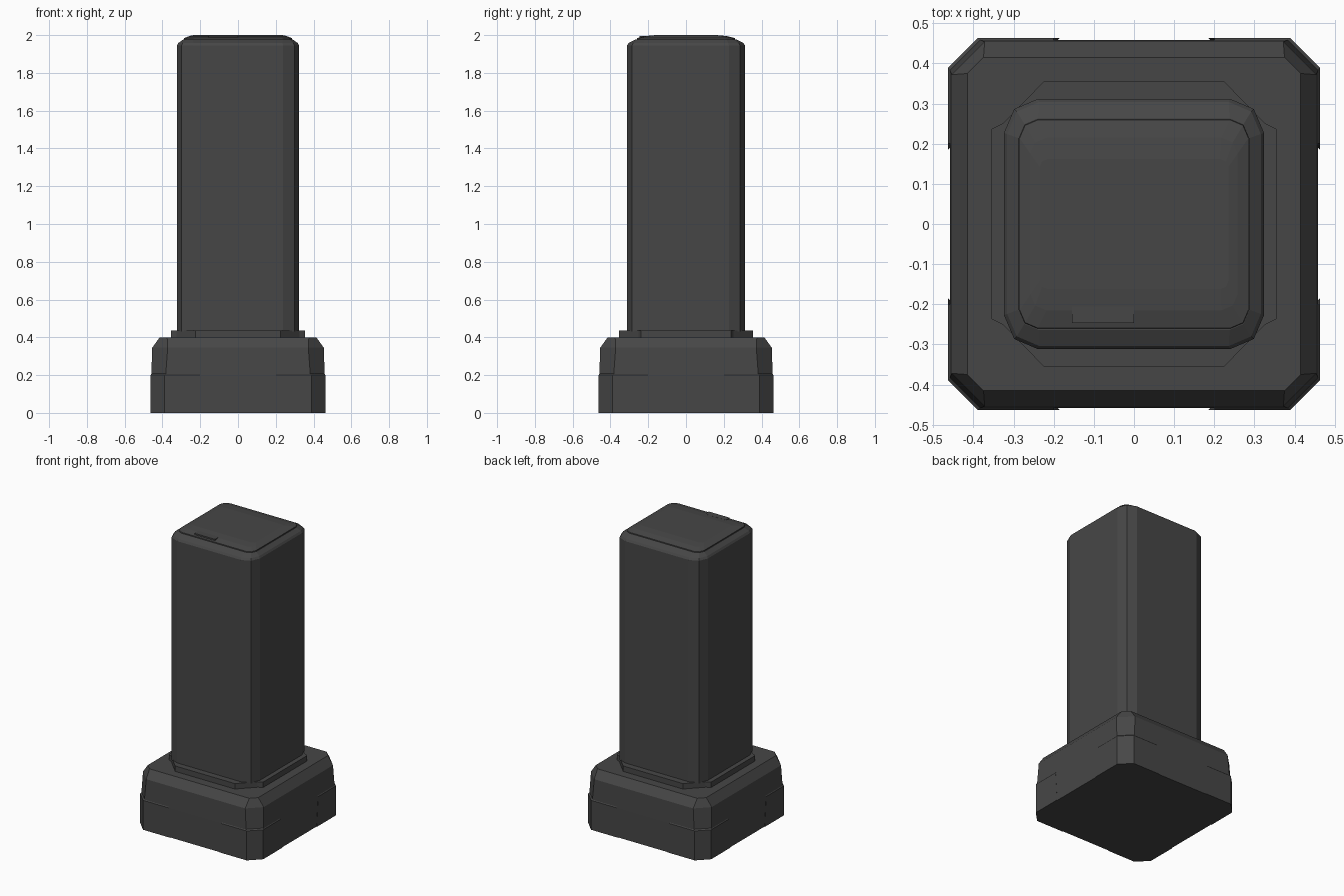
import bpy, bmesh

if "Cube" in bpy.data.objects:
    bpy.data.objects.remove(bpy.data.objects["Cube"])

mat = bpy.data.materials.new("dark_charcoal")
mat.diffuse_color = (0.062, 0.062, 0.062, 1)
mat.use_nodes = True
mat.node_tree.nodes["Principled BSDF"].inputs["Base Color"].default_value = mat.diffuse_color


def ring(quarter):
    """Mirror the +x +y quarter outline (top edge to right edge) into a full loop."""
    q = quarter
    return (q + [(x, -y) for x, y in reversed(q)]
            + [(-x, -y) for x, y in q] + [(-x, y) for x, y in reversed(q)])


def loft(name, layers):
    """Skin a stack of (z, outline) layers and cap both ends."""
    bm = bmesh.new()
    loops = [[bm.verts.new((x, y, z)) for x, y in pts] for z, pts in layers]
    n = len(loops[0])
    for a, b in zip(loops, loops[1:]):
        for i in range(n):
            j = (i + 1) % n
            bm.faces.new((a[i], a[j], b[j], b[i]))
    bm.faces.new(loops[0])
    bm.faces.new(loops[-1])
    bmesh.ops.recalc_face_normals(bm, faces=bm.faces)
    me = bpy.data.meshes.new(name)
    bm.to_mesh(me)
    bm.free()
    me.materials.append(mat)
    ob = bpy.data.objects.new(name, me)
    bpy.context.collection.objects.link(ob)
    return ob


def rounded(hx, hy, c):
    """Outline with corners cut in two facets of reach c."""
    return ring([(hx - c, hy), (hx - c * 0.3, hy - c * 0.3), (hx, hy - c)])


def cut(h, c):
    """Square outline with single cut corners."""
    return ring([(h - c, h), (h, h - c)])


# Plinth with sloped shoulder
loft("plinth", [(0, cut(0.459, 0.074)), (0.2, cut(0.459, 0.076)),
                (0.345, cut(0.454, 0.082)), (0.4, cut(0.415, 0.04))])

# Thin corner guards wrapping the plinth's lower corners
for k, (sx, sy) in enumerate([(1, 1), (-1, 1), (-1, -1), (1, -1)]):
    def guard(h, inner):
        return [(sx * x, sy * y) for x, y in
                ((inner, h), (h - 0.073, h), (h, h - 0.073), (h, inner))]
    loft(f"corner_guard_{k + 1}", [(0, guard(0.463, 0.185)),
                                   (0.2, guard(0.463, 0.2)),
                                   (0.208, guard(0.457, 0.2))])

# Collar around the column foot
collar = ring([(0.225, 0.355), (0.325, 0.252), (0.355, 0.237)])
loft("collar", [(0.395, collar), (0.437, collar)])

# Column with bevelled rim
loft("column", [(0.43, rounded(0.324, 0.312, 0.085)),
                (1.945, rounded(0.324, 0.312, 0.085)),
                (1.958, rounded(0.316, 0.304, 0.08)),
                (1.978, rounded(0.288, 0.264, 0.05))])

# Slightly domed lid
loft("lid", [(1.97, rounded(0.287, 0.262, 0.045)),
             (1.984, rounded(0.285, 0.259, 0.045)),
             (1.995, rounded(0.258, 0.215, 0.04)),
             (2.0, rounded(0.235, 0.162, 0.02))])

# Small raised tab near the front edge of the lid
tab = [(-0.155, -0.247), (0, -0.247), (0, -0.205), (-0.155, -0.205)]
loft("lid_tab", [(1.98, tab), (1.9965, tab)])
